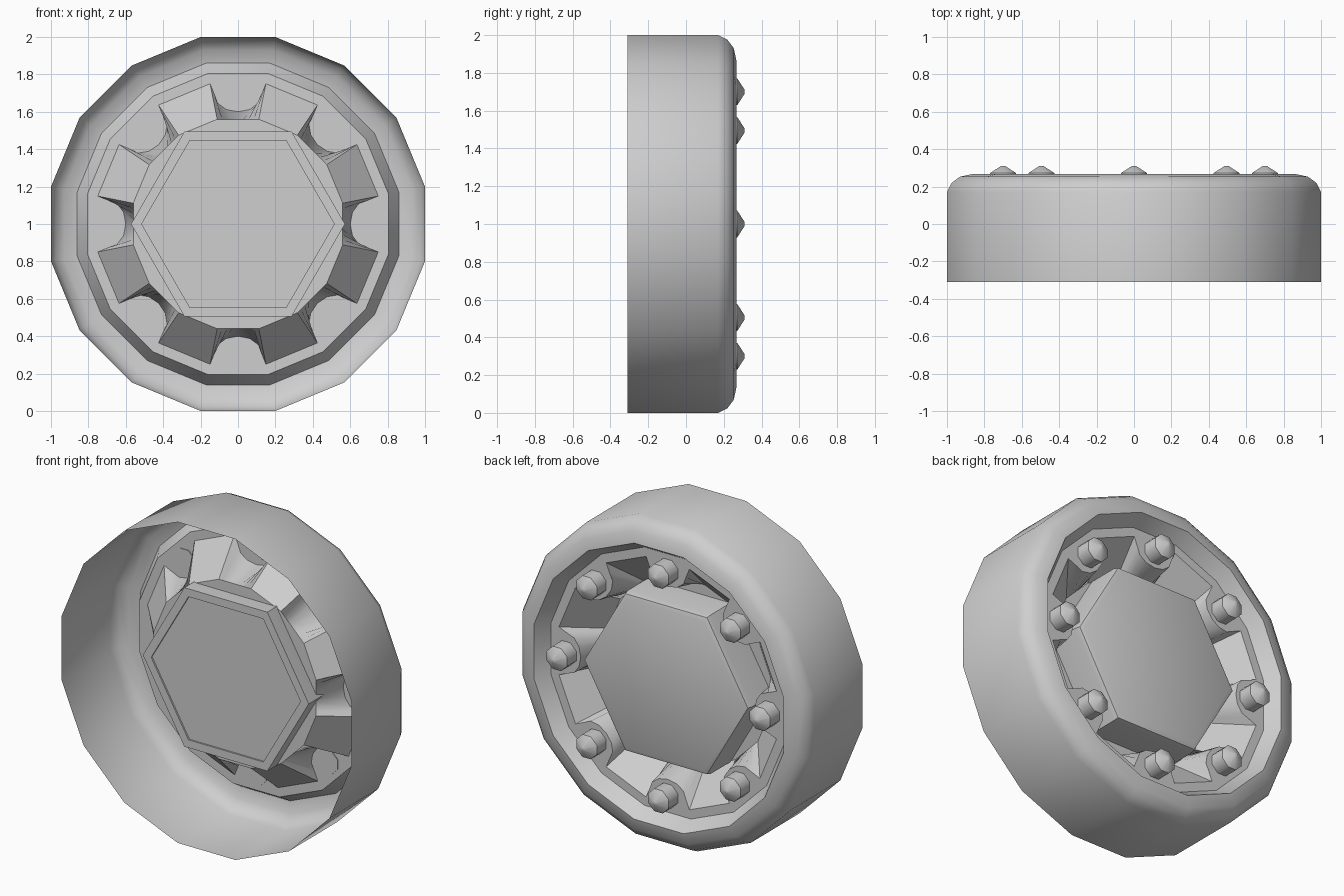
import bpy, bmesh, math
from mathutils import Vector

cube = bpy.data.objects.get("Cube")
if cube:
    bpy.data.objects.remove(cube)

grey = bpy.data.materials.new("plain_grey")
grey.use_nodes = True
COLOUR = (0.62, 0.62, 0.62, 1)
grey.diffuse_color = COLOUR
grey.node_tree.nodes["Principled BSDF"].inputs["Base Color"].default_value = COLOUR

CENTRE = Vector((0, 0, 1))
STEP = math.pi / 8          # one side of the 16-sided wheel
FLAT = math.cos(STEP / 2)   # flat-to-corner ratio


def polar(angle, r, y, centre=CENTRE):
    return centre + Vector((r * math.cos(angle), y, r * math.sin(angle)))


def lathe(bm, profile, sides, phase=0.0, centre=CENTRE):
    """Sweep (radius, y) pairs around the y axis; return the rings."""
    rings = [[bm.verts.new(polar(phase + i * math.tau / sides, r, y, centre))
              for i in range(sides)] for r, y in profile]
    for a, b in zip(rings, rings[1:]):
        for i in range(sides):
            j = (i + 1) % sides
            bm.faces.new((a[i], a[j], b[j], b[i]))
    return rings


def finish(bm, name, angle=30):
    bmesh.ops.recalc_face_normals(bm, faces=bm.faces[:])
    mesh = bpy.data.meshes.new(name)
    bm.to_mesh(mesh)
    bm.free()
    mesh.materials.append(grey)
    obj = bpy.data.objects.new(name, mesh)
    bpy.context.collection.objects.link(obj)
    bpy.ops.object.select_all(action='DESELECT')
    obj.select_set(True)
    bpy.context.view_layer.objects.active = obj
    bpy.ops.object.shade_smooth_by_angle(angle=math.radians(angle))
    return obj


# Wheel shell: barrel, rounded shoulder, lip and recessed plate
PLATE, FLOOR = 0.18, -0.03
profile = [(1, -0.31), (1, 0.17), (0.975, 0.22), (0.93, 0.253),
           (0.86, 0.268), (0.805, PLATE)]
bm = bmesh.new()
rings = lathe(bm, [(r / FLAT, y) for r, y in profile], 16, -STEP / 2)
edge = rings[-1]
rim = [bm.verts.new(polar((i - 0.5) * STEP, 0.75 / FLAT, PLATE)) for i in range(16)]
hub = [bm.verts.new(polar((i - 0.5) * STEP, 0.56 / FLAT, FLOOR)) for i in range(16)]

# Dished centre: sloped blocks alternating with scooped bolt seats
floor_loop = []
for i in range(16):
    j = (i + 1) % 16
    floor_loop.append(hub[i])
    if i % 2:
        bm.faces.new((edge[i], edge[j], rim[j], rim[i]))
        bm.faces.new((rim[i], rim[j], hub[j], hub[i]))
        continue
    out = Vector((math.cos(i * STEP), 0, math.sin(i * STEP)))
    side = Vector((-out.z, 0, out.x))
    count = 7
    arc, foot = [rim[i]], [hub[i]]
    for k in range(count):
        t = math.pi * (1 + k / (count - 1))
        p = CENTRE + out * (0.69 + 0.09 * math.sin(t)) + side * 0.125 * math.cos(t)
        arc.append(bm.verts.new(p + Vector((0, PLATE, 0))))
        foot.append(bm.verts.new(hub[i].co.lerp(hub[j].co, (k + 1) / (count + 1))))
    floor_loop += foot[1:]
    arc.append(rim[j])
    foot.append(hub[j])
    bm.faces.new([edge[j], edge[i]] + arc)
    for k in range(count + 1):
        bm.faces.new((arc[k], arc[k + 1], foot[k + 1], foot[k]))
bm.faces.new(floor_loop)
finish(bm, "wheel_shell")

# Hexagonal hub cap: shallow inset front, softened rear edge
bm = bmesh.new()
rings = lathe(bm, [(0.515, -0.11), (0.515, -0.12), (0.572, -0.12), (0.572, 0.165),
                   (0.563, 0.195), (0.535, 0.205)], 6)
bm.faces.new(rings[0])
bm.faces.new(rings[-1])
finish(bm, "hub_cap", 40)

# Eight bolts around the plate
for n in range(8):
    bm = bmesh.new()
    seat = polar(n * math.tau / 8, 0.7, 0)
    rings = lathe(bm, [(0.076, PLATE - 0.005), (0.076, 0.272), (0.012, 0.31)],
                  8, STEP, seat)
    bm.faces.new(rings[0])
    bm.faces.new(rings[-1])
    finish(bm, f"bolt_{n + 1}", 50)
